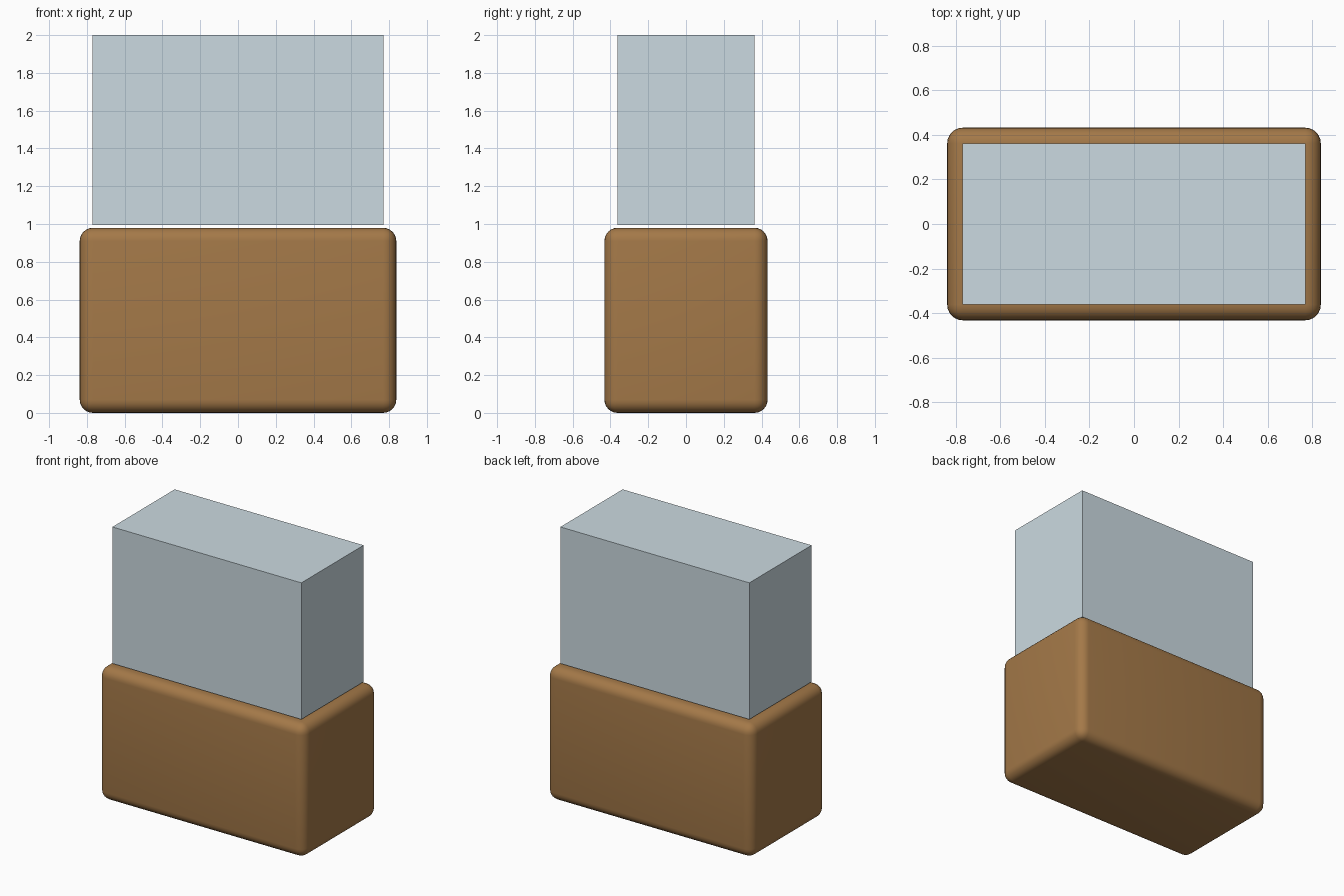
import bpy

if "Cube" in bpy.data.objects:
    bpy.data.objects.remove(bpy.data.objects["Cube"])


def material(name, rgb):
    mat = bpy.data.materials.new(name)
    mat.diffuse_color = (*rgb, 1.0)
    mat.use_nodes = True
    mat.node_tree.nodes["Principled BSDF"].inputs["Base Color"].default_value = mat.diffuse_color
    return mat


def box(name, width, depth, z0, z1, mat):
    bpy.ops.mesh.primitive_cube_add(size=1, location=(0, 0, (z0 + z1) / 2))
    ob = bpy.context.object
    ob.name = name
    ob.scale = (width, depth, z1 - z0)
    bpy.ops.object.transform_apply(location=False, rotation=False, scale=True)
    ob.data.materials.append(mat)
    return ob


# Rounded wooden base
base = box("wooden_base", 1.676, 0.864, 0.0, 0.98, material("wood", (0.37, 0.19, 0.065)))
bevel = base.modifiers.new("rounded_edges", 'BEVEL')
bevel.width = 0.07
bevel.segments = 6
bpy.ops.object.modifier_apply(modifier=bevel.name)
bpy.ops.object.shade_smooth_by_angle()

# Sharp-edged glass case, hovering slightly above the base
box("glass_case", 1.538, 0.724, 0.995, 2.0, material("glass", (0.60, 0.70, 0.75)))
